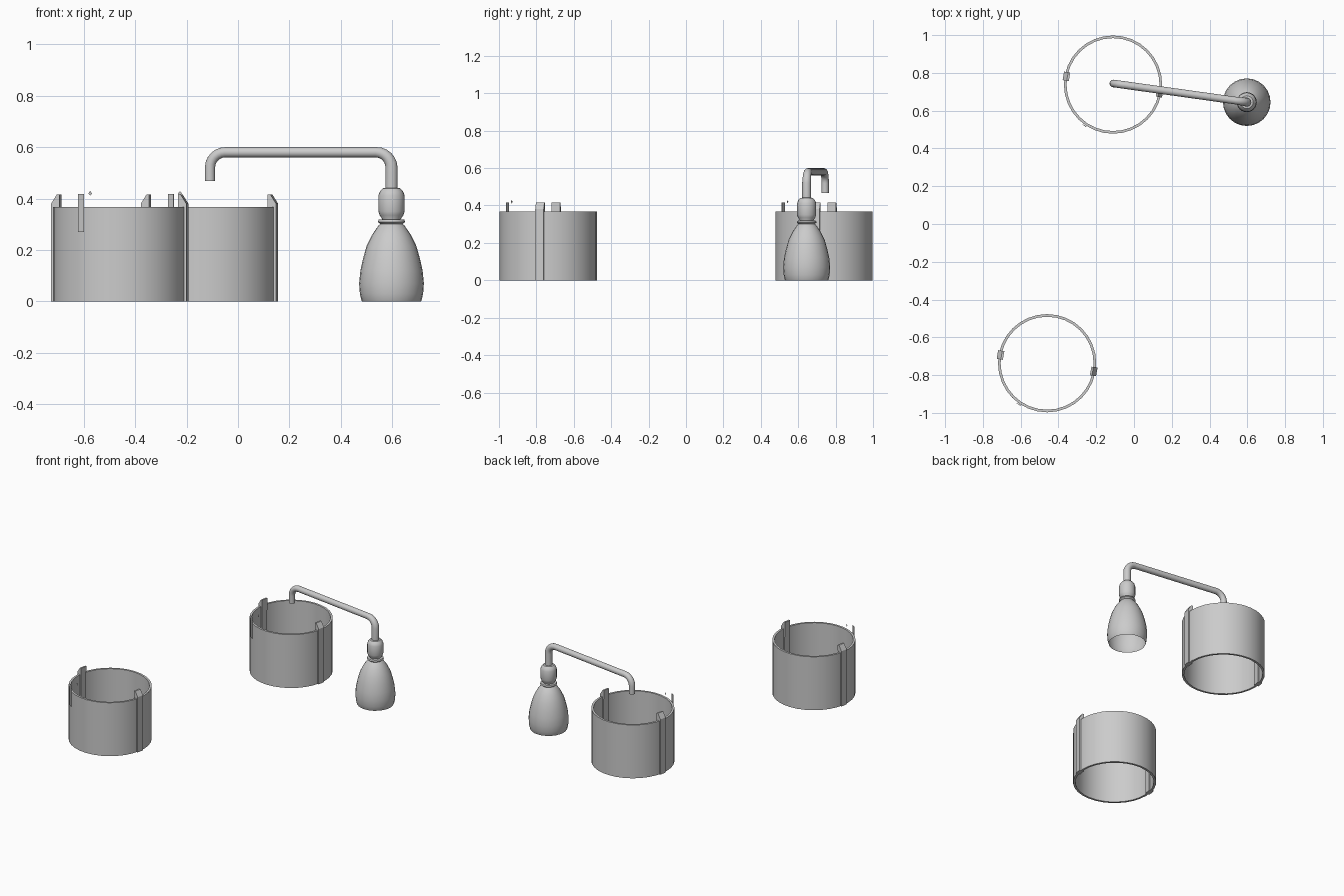
import bpy, bmesh, math
from mathutils import Matrix, Vector

if "Cube" in bpy.data.objects:
    bpy.data.objects.remove(bpy.data.objects["Cube"])


def finish(name, bm, smooth=True):
    bmesh.ops.recalc_face_normals(bm, faces=bm.faces)
    me = bpy.data.meshes.new(name)
    bm.to_mesh(me)
    bm.free()
    ob = bpy.data.objects.new(name, me)
    bpy.context.collection.objects.link(ob)
    if smooth:
        bpy.ops.object.select_all(action='DESELECT')
        ob.select_set(True)
        bpy.context.view_layer.objects.active = ob
        bpy.ops.object.shade_smooth_by_angle(angle=math.radians(35))
    return ob


def lathe(name, profile, centre, sides, closed=False):
    bm = bmesh.new()
    vs = [bm.verts.new((r, 0, z)) for r, z in profile]
    n = len(vs)
    edges = [bm.edges.new((vs[i], vs[(i + 1) % n])) for i in range(n if closed else n - 1)]
    bmesh.ops.spin(bm, geom=vs + edges, axis=(0, 0, 1), cent=(0, 0, 0),
                   angle=2 * math.pi, steps=sides)
    bmesh.ops.remove_doubles(bm, verts=bm.verts, dist=1e-4)
    ob = finish(name, bm)
    ob.location = centre
    return ob


def extruded(name, profile, width, centre, angle):
    """Radial (r, z) outline given a tangential width."""
    bm = bmesh.new()
    face = bm.faces.new([bm.verts.new((r, -width / 2, z)) for r, z in profile])
    ext = bmesh.ops.extrude_face_region(bm, geom=[face])
    moved = [v for v in ext['geom'] if isinstance(v, bmesh.types.BMVert)]
    bmesh.ops.translate(bm, verts=moved, vec=(0, width, 0))
    ob = finish(name, bm, False)
    ob.matrix_world = Matrix.Translation(centre) @ Matrix.Rotation(math.radians(angle), 4, 'Z')
    return ob


# Two open rings with clips and small markers
wall = [(0.246, 0), (0.260, 0), (0.260, 0.368), (0.246, 0.368)]
clip = [(0.236, 0), (0.267, 0), (0.267, 0.38), (0.245, 0.415), (0.234, 0.415)]
for side, c in (("front", (-0.460, -0.737, 0)), ("back", (-0.111, 0.738, 0))):
    lathe(side + "_ring_wall", wall, c, 32, True)
    for label, a in (("left", 170), ("right", 350)):
        extruded(f"{side}_ring_{label}_clip", clip, 0.046, c, a)
    extruded(side + "_ring_pin", [(0.263, 0.27), (0.266, 0.27), (0.266, 0.417), (0.263, 0.417)],
             0.026, c, 235.5)
    bm = bmesh.new()
    bmesh.ops.create_circle(bm, cap_ends=True, segments=4, radius=0.009,
                            matrix=Matrix.Rotation(math.pi / 2, 4, 'Y'))
    gem = finish(side + "_ring_marker", bm, False)
    a = math.radians(239.5)
    gem.location = Vector(c) + Vector((0.226 * math.cos(a), 0.226 * math.sin(a), 0.42))
    gem.rotation_euler.z = a

# Bent pipe
start, end = Vector((-0.109, 0.744, 0)), Vector((0.597, 0.645, 0))
d = (end - start).normalized()
up = Vector((0, 0, 1))
bend, top = 0.06, 0.58
pts = [start + up * 0.468]
for i in range(7):
    t = math.pi / 2 * i / 6
    pts.append(start + d * bend * (1 - math.cos(t)) + up * (top - bend + bend * math.sin(t)))
for i in range(7):
    t = math.pi / 2 * i / 6
    pts.append(end - d * bend * (1 - math.sin(t)) + up * (top - bend + bend * math.cos(t)))
pts.append(end + up * 0.43)
side_dir = Vector((-d.y, d.x, 0))
bm = bmesh.new()
rings = []
for i, p in enumerate(pts):
    tan = (pts[min(i + 1, len(pts) - 1)] - pts[max(i - 1, 0)]).normalized()
    nrm = side_dir.cross(tan)
    r = 0.020 if i < 8 else 0.020 + 0.004 * min(1, (i - 8) / 6)
    rings.append([bm.verts.new(p + r * (math.cos(k * math.pi / 8) * side_dir
                                        + math.sin(k * math.pi / 8) * nrm)) for k in range(16)])
for a, b in zip(rings, rings[1:]):
    for k in range(16):
        bm.faces.new((a[k], a[(k + 1) % 16], b[(k + 1) % 16], b[k]))
bm.faces.new(rings[0])
bm.faces.new(rings[-1])
finish("bent_pipe", bm)

# Collar and open bell at the end of the pipe
c = (0.597, 0.645, 0)
lathe("collar", [(0.022, 0.442), (0.034, 0.44), (0.045, 0.428), (0.051, 0.412), (0.051, 0.35),
                 (0.046, 0.335), (0.036, 0.32), (0.036, 0.31)], c, 20)
lathe("bell", [(0.030, 0.32), (0.050, 0.318), (0.053, 0.309), (0.044, 0.301), (0.050, 0.296),
               (0.075, 0.26), (0.097, 0.215), (0.111, 0.165), (0.121, 0.12), (0.126, 0.07),
               (0.123, 0.03), (0.117, 0.004), (0.115, 0)], c, 24)
